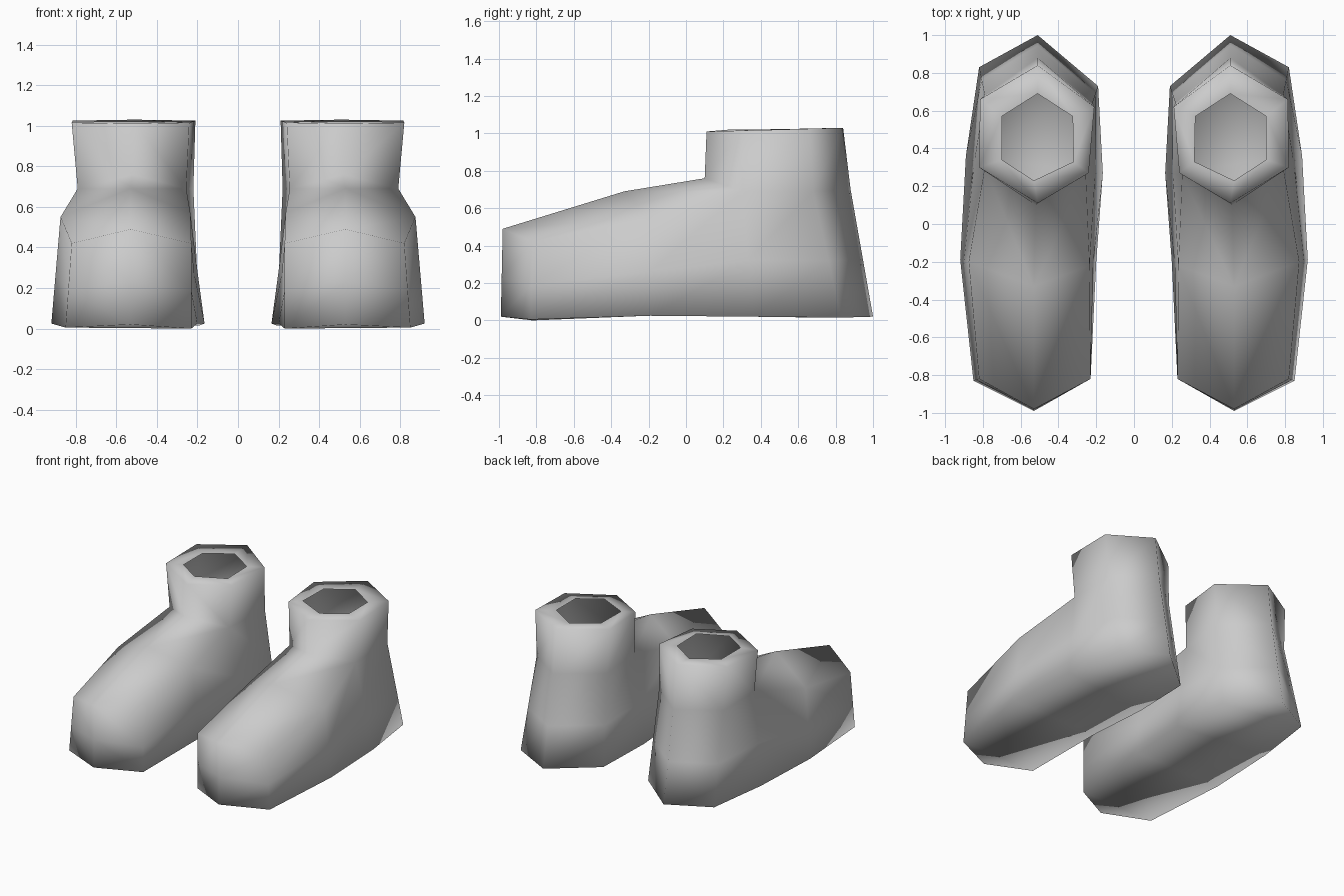
import bpy
import bmesh
from mathutils import Vector

cube = bpy.data.objects.get("Cube")
if cube:
    bpy.data.objects.remove(cube, do_unlink=True)

grey = bpy.data.materials.new("plain grey")
grey.use_nodes = True
colour = (0.6, 0.6, 0.6, 1)
grey.diffuse_color = colour
grey.node_tree.nodes["Principled BSDF"].inputs["Base Color"].default_value = colour

# Sole outline, from the toe tip round the outer side to the heel and back
SOLE = [(.53, -.99, .02), (.85, -.83, .005), (.92, -.19, .025), (.89, .36, .02),
        (.82, .83, .015), (.51, 1, .02), (.19, .73, .015), (.165, .27, .025),
        (.2, -.2, .025), (.23, -.82, 0)]
# Upper edge of the foot, same order; the last six points but two form the ankle
UPPER = [(.53, -.98, .49), (.82, -.82, .42), (.875, -.2, .55), (.79, .3, .69),
         (.79, .68, .69), (.51, .88, .7), (.22, .64, .69), (.255, .26, .69),
         (.235, -.22, .57), (.23, -.82, .42)]
RIDGE = [(.53, -.33, .69), (.52, .1, .76)]
# Cuff rim and opening, starting at the front
RIM = [(.51, .11, 1.01), (.82, .3, 1.015), (.815, .66, 1.025),
       (.51, .84, 1.03), (.21, .62, 1.025), (.24, .27, 1.015)]
OPENING = [(.53, .23), (.7, .34), (.7, .57), (.51, .69), (.325, .57), (.32, .33)]


def bridge(bm, low, high):
    n = len(low)
    for i in range(n):
        j = (i + 1) % n
        bm.faces.new((low[i], low[j], high[j], high[i]))


def build_boot(name, side):
    bm = bmesh.new()

    def ring(points):
        return [bm.verts.new((side * p[0], p[1], p[2])) for p in points]

    # Side walls
    sole, upper, ridge = ring(SOLE), ring(UPPER), ring(RIDGE)
    middle = ring([Vector(a).lerp(Vector(b), .45) for a, b in zip(SOLE, UPPER)])
    bridge(bm, sole, middle)
    bridge(bm, middle, upper)

    # Sole strips
    bm.faces.new((sole[0], sole[1], sole[9]))
    for i in range(1, 4):
        bm.faces.new((sole[i], sole[i + 1], sole[9 - i], sole[10 - i]))
    bm.faces.new((sole[4], sole[5], sole[6]))

    # Instep on both sides of the ridge
    spine = [upper[0]] + ridge
    for edge in (upper[1:4], upper[9:6:-1]):
        for i in range(2):
            bm.faces.new((spine[i], edge[i], edge[i + 1], spine[i + 1]))

    # Ankle tube and open cuff
    ankle = [ridge[1]] + upper[3:8]
    rim = ring(RIM)
    bridge(bm, ankle, rim)
    bridge(bm, rim, ring([(x, y, 1.02) for x, y in OPENING]))

    bmesh.ops.recalc_face_normals(bm, faces=bm.faces)
    for face in bm.faces:
        face.smooth = True
    mesh = bpy.data.meshes.new(name)
    bm.to_mesh(mesh)
    bm.free()
    mesh.materials.append(grey)
    boot = bpy.data.objects.new(name, mesh)
    bpy.context.collection.objects.link(boot)


build_boot("left_boot", 1)
build_boot("right_boot", -1)
